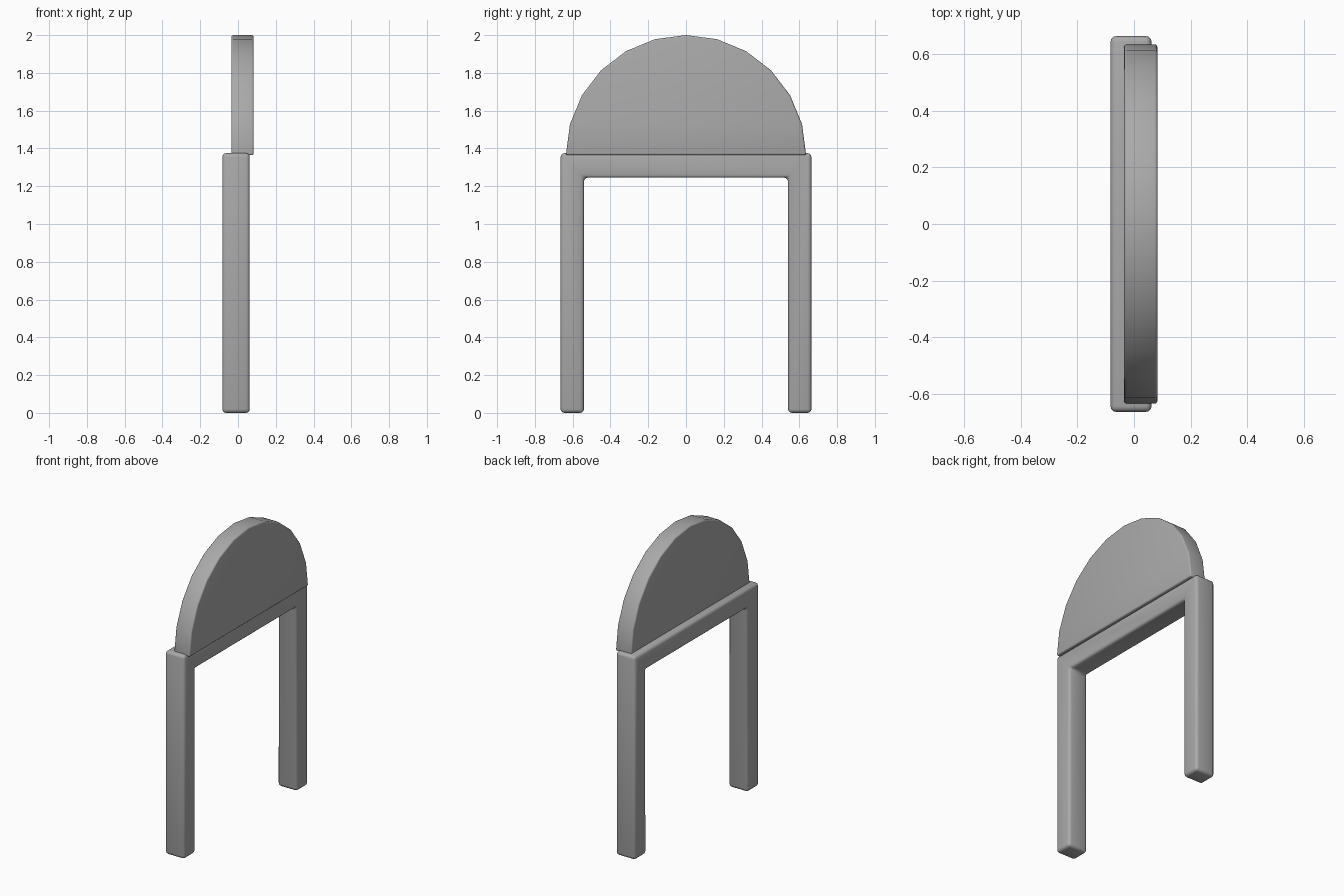
import bpy
import bmesh
import math

cube = bpy.data.objects.get("Cube")
if cube:
    bpy.data.objects.remove(cube, do_unlink=True)

grey = bpy.data.materials.new("plain_grey")
grey.use_nodes = True
GREY = (0.4, 0.4, 0.4, 1)
grey.diffuse_color = GREY
grey.node_tree.nodes["Principled BSDF"].inputs["Base Color"].default_value = GREY


def slab(name, outline, x_min, x_max, bevel):
    """Extrude a (y, z) outline along x, with softly rounded edges."""
    bm = bmesh.new()
    face = bm.faces.new([bm.verts.new((x_min, y, z)) for y, z in outline])
    grown = bmesh.ops.extrude_face_region(bm, geom=[face], use_keep_orig=True)
    moved = [v for v in grown["geom"] if isinstance(v, bmesh.types.BMVert)]
    bmesh.ops.translate(bm, verts=moved, vec=(x_max - x_min, 0, 0))
    bmesh.ops.recalc_face_normals(bm, faces=bm.faces)
    mesh = bpy.data.meshes.new(name)
    bm.to_mesh(mesh)
    bm.free()
    mesh.materials.append(grey)
    obj = bpy.data.objects.new(name, mesh)
    bpy.context.collection.objects.link(obj)

    mod = obj.modifiers.new("soft_edges", "BEVEL")
    mod.width = bevel
    mod.segments = 3
    mod.limit_method = "ANGLE"
    mod.angle_limit = math.radians(40)
    bpy.ops.object.select_all(action="DESELECT")
    obj.select_set(True)
    bpy.context.view_layer.objects.active = obj
    bpy.ops.object.modifier_apply(modifier=mod.name)
    bpy.ops.object.shade_smooth_by_angle(angle=math.radians(35))
    return obj


# Two legs joined by a crossbar
half = [(0.664, 1.375), (0.664, 0), (0.54, 0), (0.54, 1.245)]
frame_outline = half + [(-y, z) for y, z in reversed(half)]
slab("leg_frame", frame_outline, -0.083, 0.062, 0.02)

# Half-round panel standing on the crossbar
RADIUS, BASE = 0.636, 1.364
arc = [math.pi * i / 12 for i in range(13)]
panel_outline = [(RADIUS * math.cos(a), BASE + RADIUS * math.sin(a)) for a in arc]
slab("half_round_panel", panel_outline, -0.035, 0.083, 0.01)
